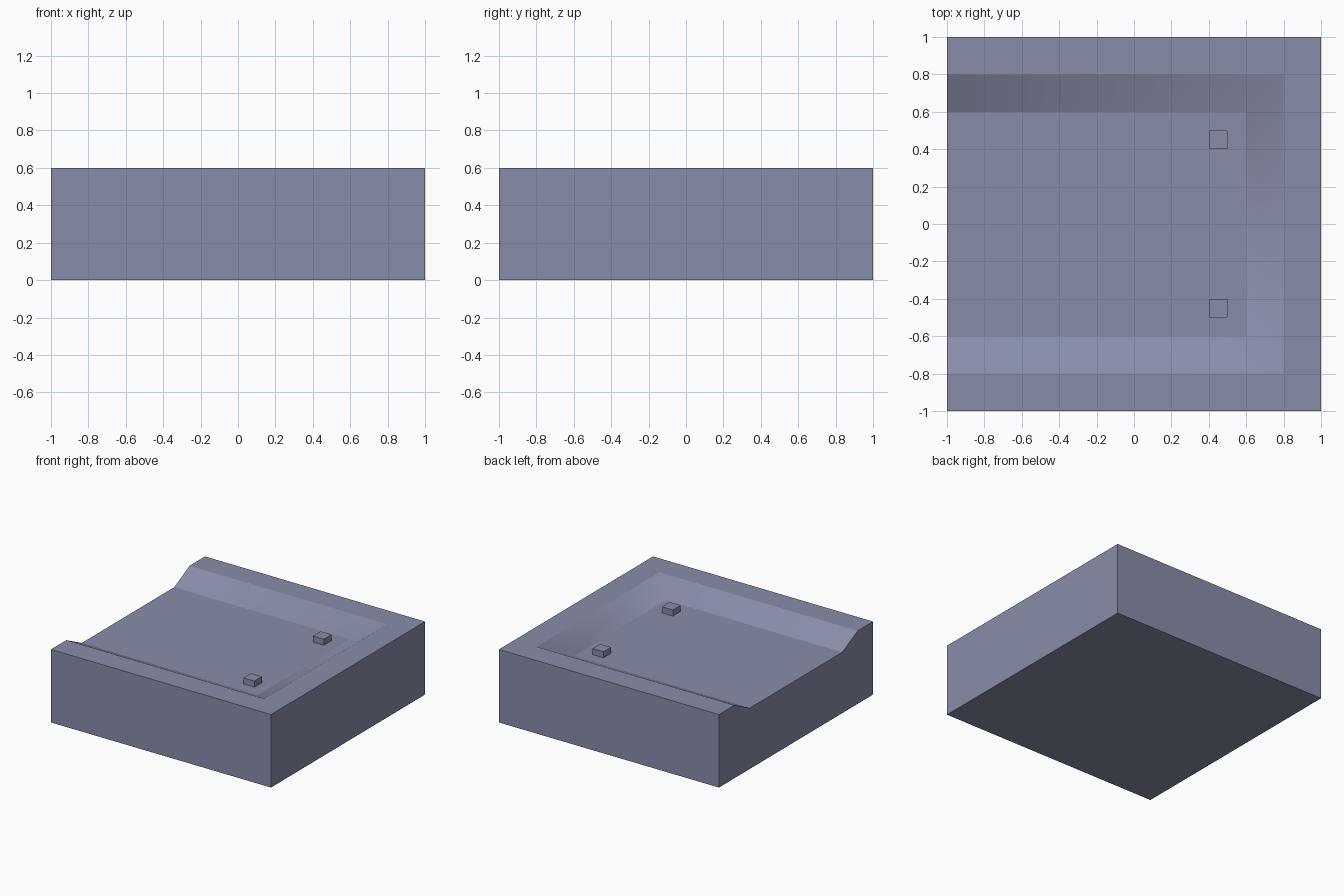
import bpy, bmesh

if "Cube" in bpy.data.objects:
    bpy.data.objects.remove(bpy.data.objects["Cube"])

blue_grey = bpy.data.materials.new("blue grey")
blue_grey.diffuse_color = (0.25, 0.27, 0.40, 1)
blue_grey.use_nodes = True
blue_grey.node_tree.nodes["Principled BSDF"].inputs["Base Color"].default_value = blue_grey.diffuse_color


def make_object(name, bm):
    mesh = bpy.data.meshes.new(name)
    bm.to_mesh(mesh)
    bm.free()
    mesh.materials.append(blue_grey)
    obj = bpy.data.objects.new(name, mesh)
    bpy.context.collection.objects.link(obj)
    return obj


# Block with a sloped tray, open towards -x
FLOOR, TOP = 0.5, 0.6
bm = bmesh.new()


def ring(edge, z):
    """Corner path around the tray: front left, front right, back right, back left."""
    return [bm.verts.new(c) for c in
            ((-1, -edge, z), (edge, -edge, z), (edge, edge, z), (-1, edge, z))]


base, outer, lip, floor = ring(1, 0), ring(1, TOP), ring(0.8, TOP), ring(0.6, FLOOR)
bm.faces.new(base[::-1])
bm.faces.new(floor)
for i in range(3):
    bm.faces.new((base[i], base[i + 1], outer[i + 1], outer[i]))      # outer walls
    bm.faces.new((outer[i], outer[i + 1], lip[i + 1], lip[i]))        # rim
    slope = bm.faces.new((lip[i], lip[i + 1], floor[i + 1], floor[i]))
    slope.smooth = True                                               # slopes blend at corners
# Open side wall follows the tray profile
bm.faces.new((base[3], base[0], outer[0], lip[0], floor[0], floor[3], lip[3], outer[3]))
bmesh.ops.recalc_face_normals(bm, faces=bm.faces)
make_object("tray_block", bm)

# Two small square pegs standing on the tray floor
for side, name in ((-1, "front_peg"), (1, "back_peg")):
    bm = bmesh.new()
    bmesh.ops.create_cube(bm, size=1)
    bmesh.ops.scale(bm, vec=(0.1, 0.1, 0.05), verts=bm.verts)
    bmesh.ops.translate(bm, vec=(0.45, side * 0.45, FLOOR + 0.025), verts=bm.verts)
    make_object(name, bm)
